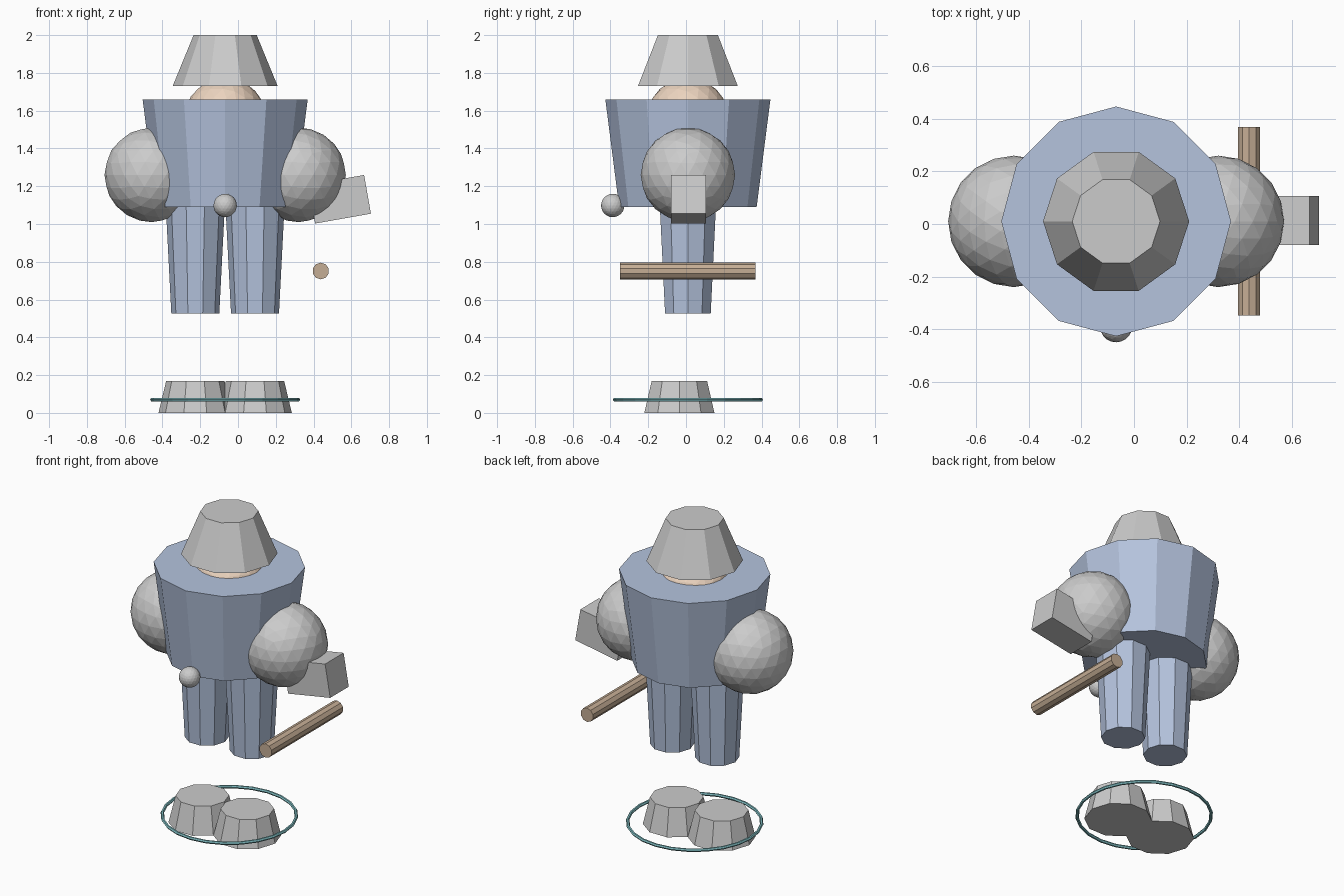
import bpy, math
from mathutils import Matrix, Vector

if "Cube" in bpy.data.objects:
    bpy.data.objects.remove(bpy.data.objects["Cube"])

CX, CY = -0.068, 0.01          # axis of the body


def paint(obj, name, rgb):
    mat = bpy.data.materials.get(name) or bpy.data.materials.new(name)
    mat.diffuse_color = (*rgb, 1)
    mat.use_nodes = True
    mat.node_tree.nodes["Principled BSDF"].inputs["Base Color"].default_value = mat.diffuse_color
    obj.data.materials.append(mat)


def cone(name, sides, r_bottom, r_top, z0, z1, x=CX, y=CY):
    """Flat-sided frustum with a corner on the x axis."""
    bpy.ops.mesh.primitive_cone_add(vertices=sides, radius1=r_bottom, radius2=r_top,
                                    depth=z1 - z0, location=(x, y, (z0 + z1) / 2),
                                    rotation=(0, 0, math.pi / 2))
    obj = bpy.context.object
    obj.name = name
    return obj


def ball(name, radius, loc, subdivisions=3):
    bpy.ops.mesh.primitive_ico_sphere_add(subdivisions=subdivisions, radius=radius, location=loc)
    obj = bpy.context.object
    obj.name = name
    return obj


BLUE, SKIN = (0.46, 0.55, 0.73), (0.84, 0.66, 0.52)
WOOD, TEAL, WHITE = (0.56, 0.42, 0.30), (0.22, 0.52, 0.55), (0.85, 0.85, 0.85)

# Torso, head and hat
paint(cone("torso", 12, 0.364, 0.437, 1.09, 1.66), "cloth", BLUE)
paint(ball("head", 0.215, (CX, CY, 1.56)), "skin", SKIN)
cone("hat", 10, 0.278, 0.167, 1.73, 2.0)

# Paired limbs
for side, label in ((-1, "left"), (1, "right")):
    ball(label + "_shoulder", 0.25, (CX + side * 0.389, CY, 1.26))
    x = CX + side * 0.158
    paint(cone(label + "_leg", 10, 0.127, 0.156, 0.525, 1.09, x), "cloth", BLUE)
    cone(label + "_boot", 10, 0.195, 0.154, 0.0, 0.17, x, -0.035)

# Belt buckle ball
paint(ball("buckle", 0.062, (CX, -0.388, 1.098), 3), "white", WHITE)

# Hand-held block, tilted upwards
bpy.ops.mesh.primitive_cube_add(size=1, location=(0.538, CY + 0.003, 1.131),
                                rotation=(0, math.radians(-10), 0))
block = bpy.context.object
block.name = "fist_block"
block.scale = (0.30, 0.186, 0.208)

# Wooden rod along y
bpy.ops.mesh.primitive_cylinder_add(vertices=10, radius=0.044, depth=0.717,
                                    location=(0.438, 0.01, 0.751),
                                    rotation=(math.pi / 2, 0, 0))
rod = bpy.context.object
rod.name = "rod"
paint(rod, "wood", WOOD)

# Ring around the feet
bpy.ops.mesh.primitive_torus_add(major_segments=24, minor_segments=6, major_radius=0.387,
                                 minor_radius=0.01, location=(CX, CY, 0.07))
ring = bpy.context.object
ring.name = "ground_ring"
paint(ring, "teal", TEAL)
